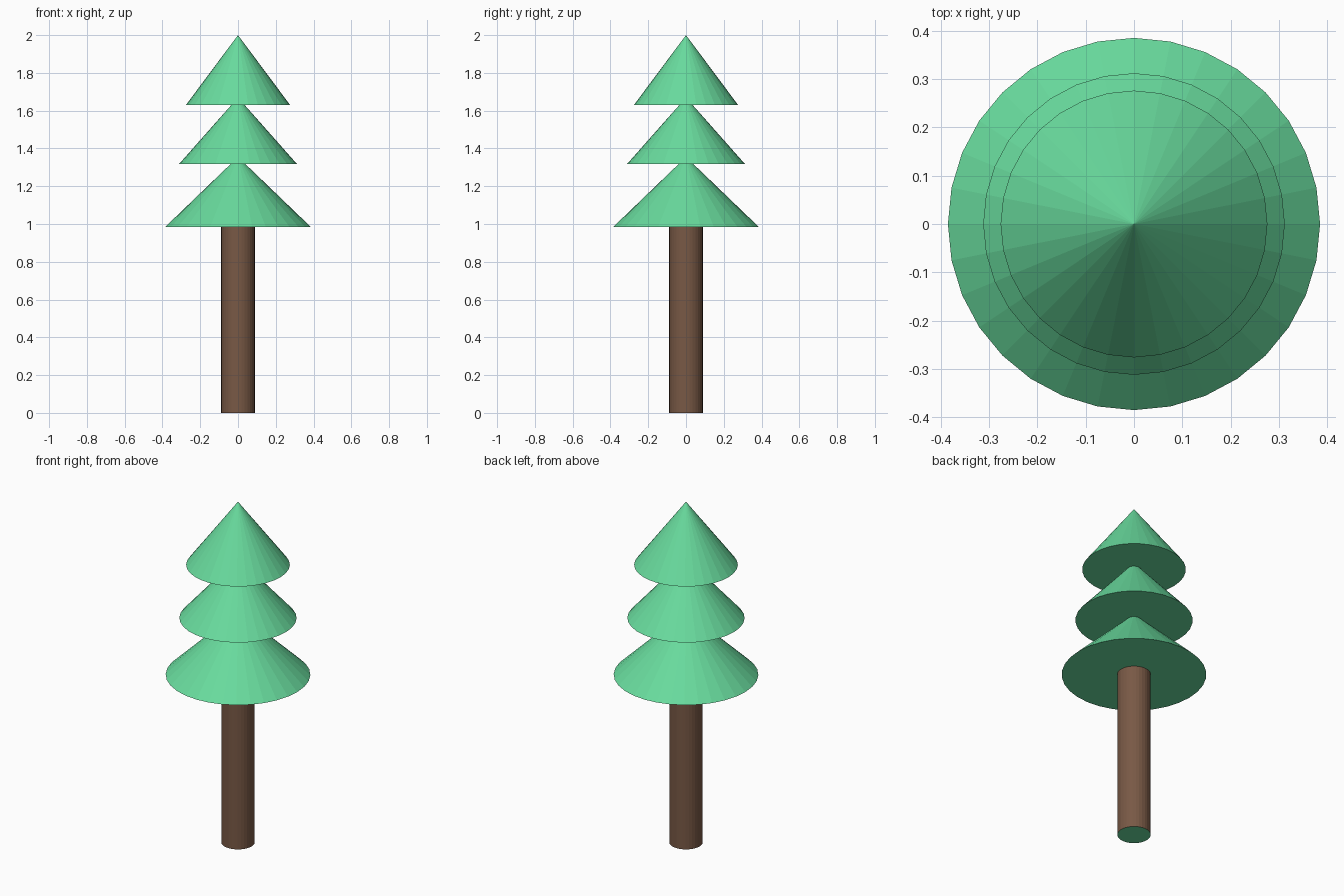
import bpy

if "Cube" in bpy.data.objects:
    bpy.data.objects.remove(bpy.data.objects["Cube"])

SIDES = 32


def material(name, rgb):
    m = bpy.data.materials.new(name)
    m.diffuse_color = (*rgb, 1.0)
    m.use_nodes = True
    m.node_tree.nodes["Principled BSDF"].inputs["Base Color"].default_value = m.diffuse_color
    return m


green = material("foliage_green", (0.14, 0.71, 0.34))
brown = material("bark_brown", (0.19, 0.10, 0.06))

# Trunk: brown sides, green end caps
trunk_h = 0.985
bpy.ops.mesh.primitive_cylinder_add(vertices=SIDES, radius=0.089, depth=trunk_h,
                                    location=(0, 0, trunk_h / 2))
trunk = bpy.context.object
trunk.name = "trunk"
trunk.data.materials.append(brown)
trunk.data.materials.append(green)
for p in trunk.data.polygons:
    p.material_index = 1 if abs(p.normal.z) > 0.5 else 0

# Foliage tiers: name, radius, base height, tip height
tiers = [
    ("foliage_lower", 0.385, 0.985, 1.355),
    ("foliage_middle", 0.312, 1.318, 1.67),
    ("foliage_upper", 0.276, 1.63, 2.0),
]
for name, radius, base, tip in tiers:
    bpy.ops.mesh.primitive_cone_add(vertices=SIDES, radius1=radius, radius2=0,
                                    depth=tip - base,
                                    location=(0, 0, (base + tip) / 2))
    cone = bpy.context.object
    cone.name = name
    cone.data.materials.append(green)
